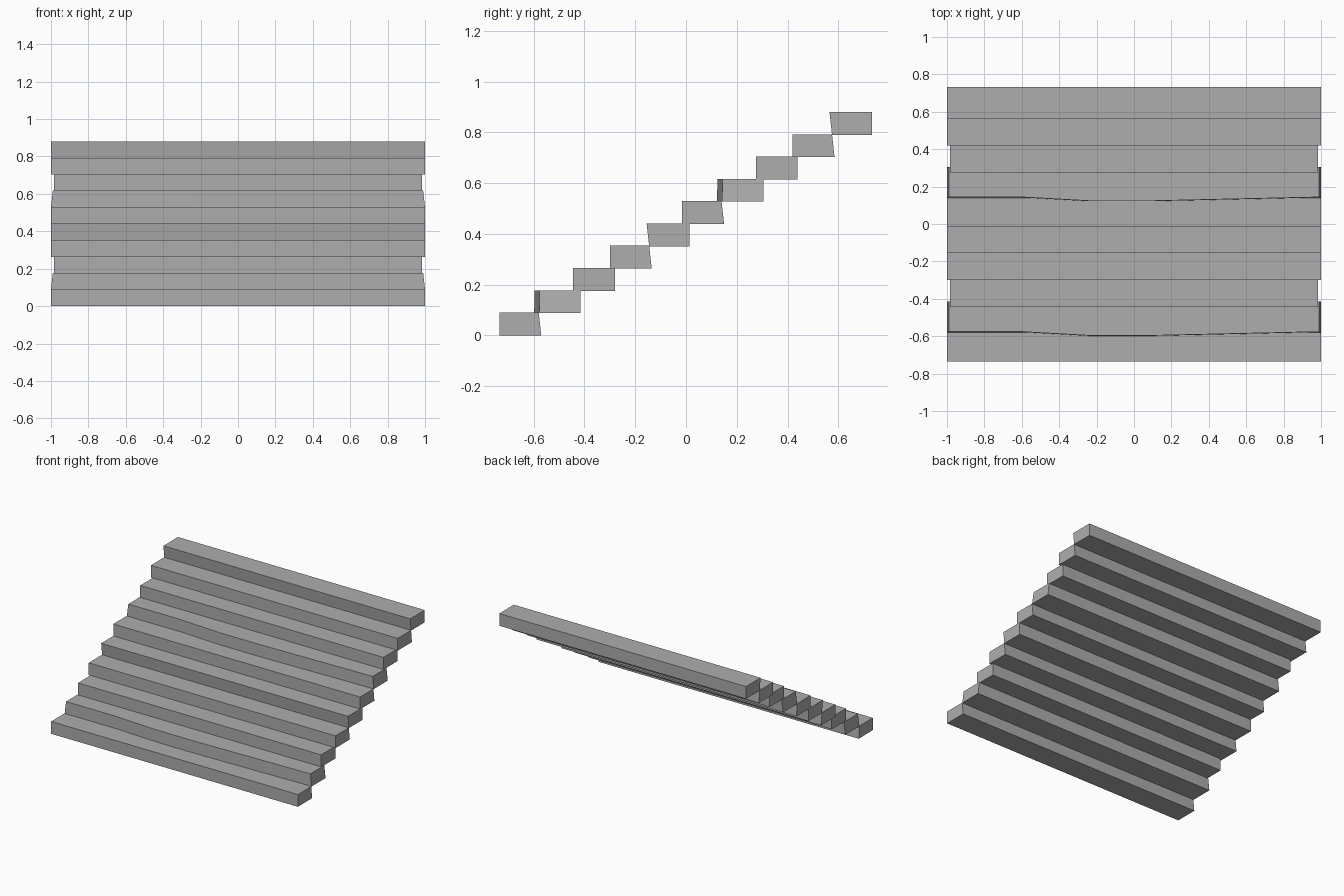
import bpy
import bmesh

default = bpy.data.objects.get("Cube")
if default:
    bpy.data.objects.remove(default, do_unlink=True)

stone = bpy.data.materials.new("grey stone")
stone.use_nodes = True
GREY = (0.42, 0.42, 0.42, 1.0)
stone.diffuse_color = GREY
stone.node_tree.nodes["Principled BSDF"].inputs["Base Color"].default_value = GREY

RISE, TREAD_HEIGHT = 0.0878, 0.09
FLIGHT_RUN = 0.72
# Bowed riser: position along the width and how far it bulges forward
STRAIGHT = [(-1, 0), (1, 0)]
BOWED = [(-1, 0), (-0.6, 0), (-0.24, 0.02), (0.1, 0.02), (1, 0)]


def make_tread(name, z, y_shift, front, back, ends, outline):
    """front, back and ends hold (bottom, top) values."""
    bm = bmesh.new()
    loops = []
    for level in range(2):
        half = ends[level]
        points = [(x * half, front[level] - bulge) for x, bulge in outline]
        points += [(half, back[level]), (-half, back[level])]
        loops.append([bm.verts.new((x, y + y_shift, z + level * TREAD_HEIGHT))
                      for x, y in points])
    bottom, top = loops
    bm.faces.new(bottom[::-1])
    bm.faces.new(top)
    for i in range(len(top)):
        j = (i + 1) % len(top)
        bm.faces.new((bottom[i], bottom[j], top[j], top[i]))
    bmesh.ops.recalc_face_normals(bm, faces=bm.faces)
    mesh = bpy.data.meshes.new(name)
    bm.to_mesh(mesh)
    bm.free()
    mesh.materials.append(stone)
    bpy.context.collection.objects.link(bpy.data.objects.new(name, mesh))


# Five hand-cut treads, repeated to make the full flight
TREADS = [
    ((-0.735, -0.735), (-0.57, -0.58), (1, 1), STRAIGHT),
    ((-0.578, -0.576), (-0.415, -0.415), (1, 0.99), BOWED),
    ((-0.445, -0.445), (-0.28, -0.28), (0.985, 0.985), STRAIGHT),
    ((-0.30, -0.30), (-0.135, -0.145), (1, 1), STRAIGHT),
    ((-0.145, -0.155), (0.013, 0.013), (1, 1), STRAIGHT),
]
for step in range(10):
    flight, kind = divmod(step, len(TREADS))
    make_tread(f"step_{step + 1}", step * RISE, flight * FLIGHT_RUN, *TREADS[kind])
